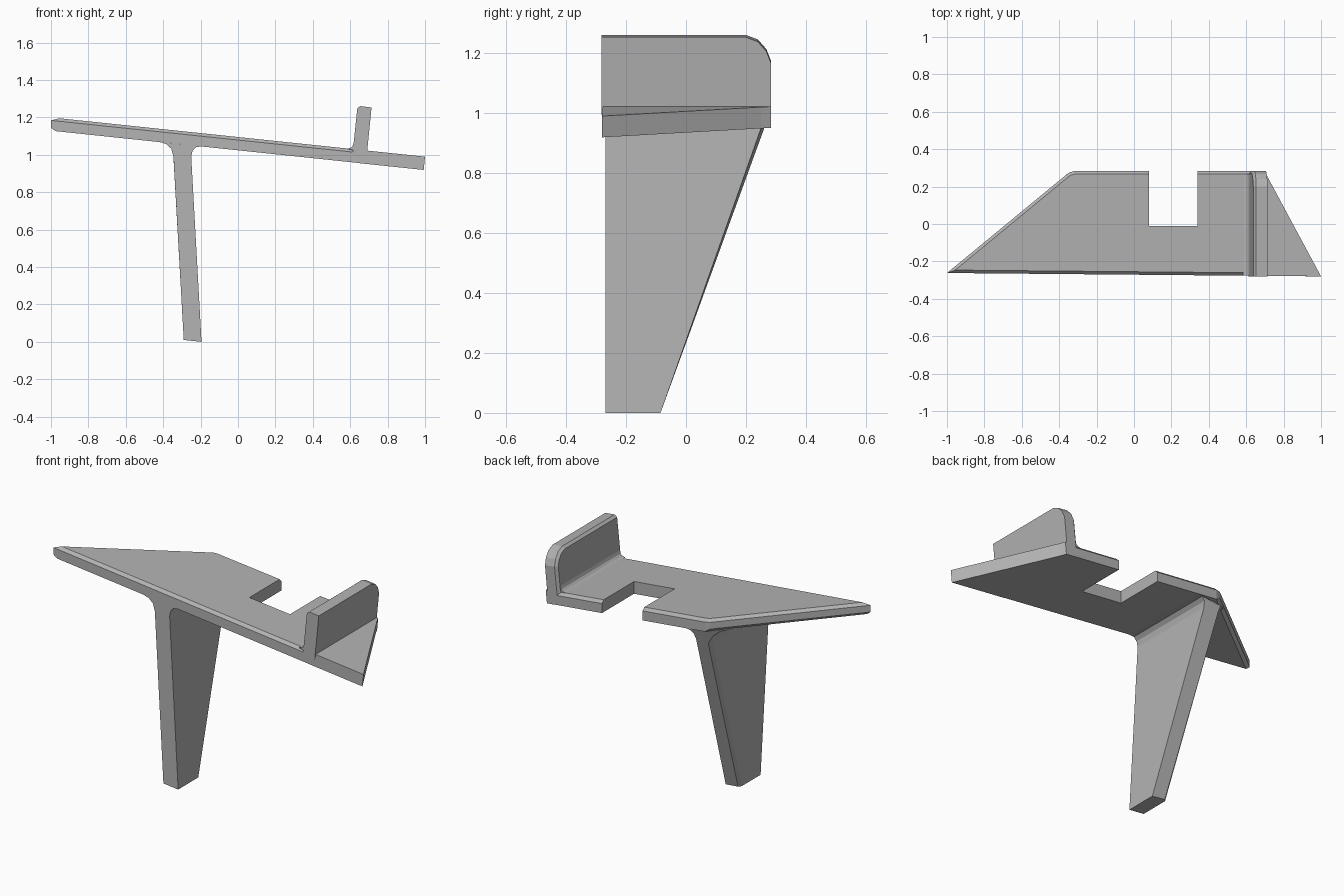
import bpy
import bmesh
from mathutils import Vector

cube = bpy.data.objects.get("Cube")
if cube:
    bpy.data.objects.remove(cube, do_unlink=True)

GREY = (0.45, 0.45, 0.45, 1.0)
grey = bpy.data.materials.new("plain_grey")
grey.use_nodes = True
grey.diffuse_color = GREY
grey.node_tree.nodes["Principled BSDF"].inputs["Base Color"].default_value = GREY


def solid(name, outline, low, high, bevel_high=(), bevel_low=(), width=0.016):
    """Loft an outline between two mapped faces, chamfering chosen rim edges."""
    bm = bmesh.new()
    a = [bm.verts.new(Vector(low(*p))) for p in outline]
    b = [bm.verts.new(Vector(high(*p))) for p in outline]
    n = len(outline)
    bm.faces.new(a[::-1])
    bm.faces.new(b)
    for i in range(n):
        j = (i + 1) % n
        bm.faces.new((a[i], a[j], b[j], b[i]))
    bmesh.ops.recalc_face_normals(bm, faces=bm.faces[:])
    rim = [bm.edges.get((b[i], b[(i + 1) % n])) for i in bevel_high]
    rim += [bm.edges.get((a[i], a[(i + 1) % n])) for i in bevel_low]
    if rim:
        bmesh.ops.bevel(bm, geom=rim, offset=width, offset_type='OFFSET',
                        segments=1, profile=0.5, affect='EDGES', clamp_overlap=False)
    bmesh.ops.recalc_face_normals(bm, faces=bm.faces[:])
    mesh = bpy.data.meshes.new(name)
    bm.to_mesh(mesh)
    bm.free()
    mesh.materials.append(grey)
    obj = bpy.data.objects.new(name, mesh)
    bpy.context.collection.objects.link(obj)
    return obj


SLOPE = -0.105


def deck_top(x, y):
    return (x, y, 1.095 + SLOPE * x)


def deck_bottom(x, y):
    return (x, y, 1.024 + SLOPE * x)


def end_bottom(x, y):
    return (x - 0.007, y, 1.024 + SLOPE * x)


def front_y(x, z):
    return (x, -0.271 - 0.009 * x, z)


# Sloping deck with a notch in the back edge
deck = [(-1.0, -0.262), (0.65, -0.277), (0.65, 0.283), (0.34, 0.283), (0.34, -0.01),
        (0.08, -0.01), (0.08, 0.283), (-0.32, 0.283), (-0.347, 0.275), (-0.37, 0.257)]
solid("deck", deck, deck_bottom, deck_top, bevel_high=(0, 2, 6, 7, 8, 9), bevel_low=(8, 9))

# Pointed deck end beyond the lip
end = [(0.65, -0.277), (1.0, -0.28), (0.715, 0.25), (0.70, 0.283), (0.65, 0.283)]
solid("deck_end", end, end_bottom, deck_top)


# Upright lip with a rounded back corner
def lip_outer(y, h):
    return (0.69 + 0.1 * (h - 1.02), y, h - 0.007)


def lip_inner(y, h):
    return (0.612 + 0.105 * (h - 1.0), y, h + 0.002)


lip = [(-0.281, 1.0), (0.283, 1.0), (0.283, 1.175), (0.268, 1.213),
       (0.24, 1.245), (0.2, 1.26), (-0.281, 1.26)]
solid("lip", lip, lip_outer, lip_inner, bevel_high=(1, 2, 3, 4, 5), width=0.014)

# Small fillet where the lip meets the deck
fillet = [(0.582, 1.032), (0.602, 1.037), (0.613, 1.047), (0.619, 1.066), (0.64, 1.02)]
solid("lip_fillet", fillet, front_y, lambda x, z: (x, 0.268, z))


# Tapering leg with fillets spreading into the deck
def leg_back(x, z):
    taper = -0.085 + 0.353 * z
    deck_side = 0.257 + 0.824 * (x + 0.37)
    return (x, min(taper, deck_side, 0.282), z)


leg = [(-0.42, 1.068), (-0.385, 1.058), (-0.357, 1.033), (-0.345, 0.99), (-0.29, 0.01),
       (-0.195, 0.0), (-0.25, 0.99), (-0.243, 1.022), (-0.224, 1.041), (-0.195, 1.0445)]
solid("leg", leg, front_y, leg_back, bevel_high=(2, 3), width=0.014)
